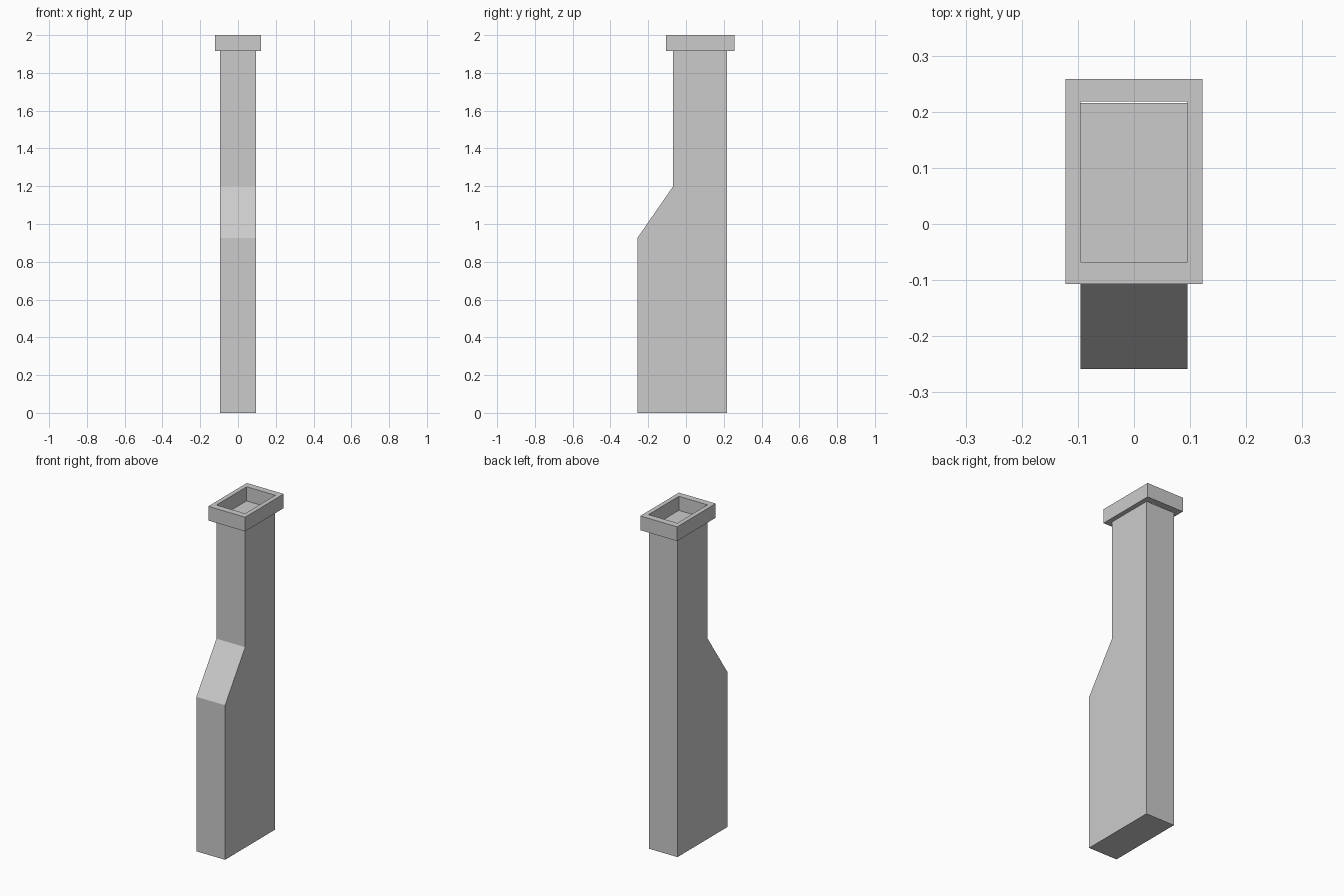
import bpy, bmesh

if "Cube" in bpy.data.objects:
    bpy.data.objects.remove(bpy.data.objects["Cube"])


def make_object(name, bm):
    bmesh.ops.recalc_face_normals(bm, faces=bm.faces[:])
    mesh = bpy.data.meshes.new(name)
    bm.to_mesh(mesh)
    bm.free()
    obj = bpy.data.objects.new(name, mesh)
    bpy.context.collection.objects.link(obj)
    return obj


def extrude_profile(name, profile, half_width):
    """Side profile (y, z) extruded across x."""
    bm = bmesh.new()
    face = bm.faces.new([bm.verts.new((-half_width, y, z)) for y, z in profile])
    geom = bmesh.ops.extrude_face_region(bm, geom=[face])["geom"]
    verts = [g for g in geom if isinstance(g, bmesh.types.BMVert)]
    bmesh.ops.translate(bm, verts=verts, vec=(2 * half_width, 0, 0))
    return make_object(name, bm)


def frame(name, outer, inner, z0, z1):
    """Hollow rectangular collar; outer and inner are (half_x, y_min, y_max)."""
    bm = bmesh.new()

    def ring(rect, z):
        hx, y0, y1 = rect
        return [bm.verts.new((x, y, z)) for x, y in
                ((-hx, y0), (hx, y0), (hx, y1), (-hx, y1))]

    rings = [ring(outer, z0), ring(outer, z1), ring(inner, z1), ring(inner, z0)]
    for k in range(4):
        a, b = rings[k], rings[(k + 1) % 4]
        for i in range(4):
            j = (i + 1) % 4
            bm.faces.new((a[i], a[j], b[j], b[i]))
    return make_object(name, bm)


# Chimney stack: wide base, sloped shoulder at the front, narrow shaft
extrude_profile("chimney_stack", [
    (-0.258, 0), (0.216, 0), (0.216, 1.916),
    (-0.068, 1.916), (-0.068, 1.2), (-0.258, 0.925)], 0.095)

# Open collar around the top; the stack closes it as a recessed floor
frame("chimney_collar", (0.122, -0.107, 0.258), (0.095, -0.068, 0.218), 1.915, 2.0)
